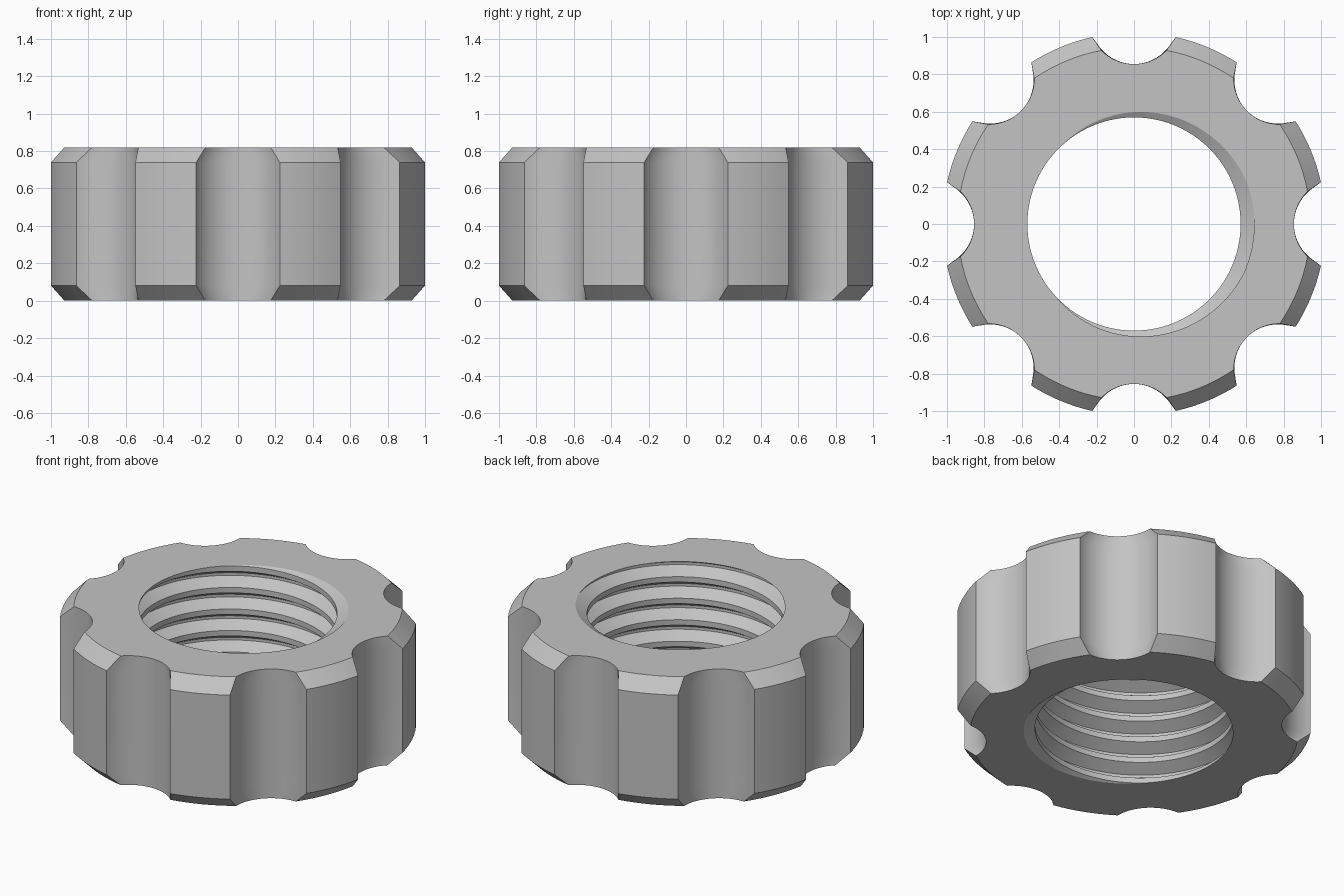
import bpy, bmesh, math

if "Cube" in bpy.data.objects:
    bpy.data.objects.remove(bpy.data.objects["Cube"])

HEIGHT, CHAMFER, RADIUS = 0.82, 0.08, 1.024
SCALLOPS, SCALLOP_DIST, SCALLOP_R = 8, 1.10, 0.245
MINOR, MAJOR, PITCH, STEPS = 0.57, 0.643, 0.82 / 6, 96


def outline(radius):
    """Scalloped circle: eight hollow arcs joined by arcs of the given radius."""
    pts = []
    d, r = SCALLOP_DIST, SCALLOP_R
    t_max = math.acos((d * d + r * r - radius * radius) / (2 * d * r))
    half = math.asin(r * math.sin(t_max) / radius)
    step = 2 * math.pi / SCALLOPS
    for j in range(SCALLOPS):
        a = j * step
        for i in range(25):
            t = t_max * (i / 12 - 1)
            x, y = d - r * math.cos(t), r * math.sin(t)
            pts.append((x * math.cos(a) - y * math.sin(a),
                        x * math.sin(a) + y * math.cos(a)))
        for i in range(1, 8):
            b = a + half + (step - 2 * half) * i / 8
            pts.append((radius * math.cos(b), radius * math.sin(b)))
    return pts


bm = bmesh.new()

# Helical thread, longer than the nut
profile = [(-1/16, MAJOR), (1/16, MAJOR), (6/16, MINOR), (10/16, MINOR), (15/16, MAJOR)]
previous = None
for k in range(-9 * STEPS, 2 * STEPS + 1):
    a = 2 * math.pi * k / STEPS
    column = [bm.verts.new((r * math.cos(a), r * math.sin(a),
                            HEIGHT + 0.0007 + PITCH * (k / STEPS + off)))
              for off, r in profile]
    if previous:
        for i in range(len(profile) - 1):
            bm.faces.new((previous[i], column[i], column[i + 1], previous[i + 1]))
    previous = column
bmesh.ops.remove_doubles(bm, verts=bm.verts[:], dist=0.00001)

# Trim the thread to the two end planes
for z, n in ((HEIGHT, 1), (0, -1)):
    bmesh.ops.bisect_plane(bm, geom=bm.verts[:] + bm.edges[:] + bm.faces[:], dist=0.00001,
                           plane_co=(0, 0, z), plane_no=(0, 0, n), clear_outer=True)

# Outer wall with chamfered ends
levels = [(0, RADIUS - CHAMFER), (CHAMFER, RADIUS),
          (HEIGHT - CHAMFER, RADIUS), (HEIGHT, RADIUS - CHAMFER)]
rings = [[bm.verts.new((x, y, z)) for x, y in outline(r)] for z, r in levels]
for low, high in zip(rings, rings[1:]):
    for i in range(len(low)):
        j = (i + 1) % len(low)
        bm.faces.new((low[i], low[j], high[j], high[i]))

# End faces between the outer wall and the bore
for z, n in ((HEIGHT, 1), (0, -1)):
    rim = [e for e in bm.edges if e.is_boundary
           and all(abs(v.co.z - z) < 0.0001 for v in e.verts)]
    bmesh.ops.triangle_fill(bm, edges=rim, use_beauty=True, normal=(0, 0, n))
bmesh.ops.recalc_face_normals(bm, faces=bm.faces[:])

mesh = bpy.data.meshes.new("scalloped_nut")
bm.to_mesh(mesh)
bm.free()
nut = bpy.data.objects.new("scalloped_nut", mesh)
bpy.context.collection.objects.link(nut)

# Plain grey material
grey = bpy.data.materials.new("plain_grey")
grey.use_nodes = True
colour = (0.55, 0.55, 0.55, 1)
grey.diffuse_color = colour
grey.node_tree.nodes["Principled BSDF"].inputs["Base Color"].default_value = colour
mesh.materials.append(grey)

bpy.context.view_layer.objects.active = nut
nut.select_set(True)
bpy.ops.object.shade_smooth_by_angle(angle=math.radians(25))
